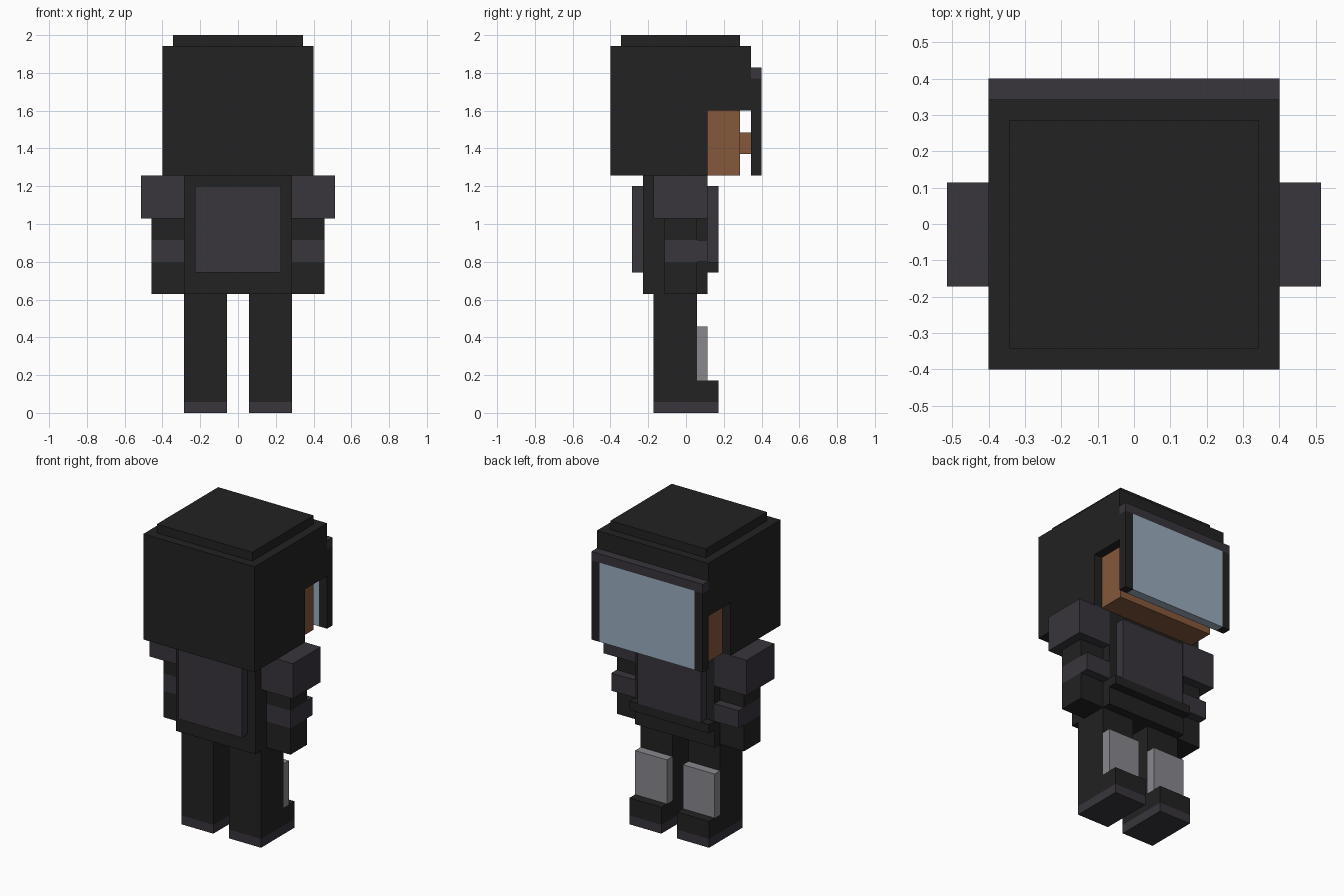
import bpy
import bmesh

cube = bpy.data.objects.get("Cube")
if cube:
    bpy.data.objects.remove(cube, do_unlink=True)

U = 2 / 35  # one block


def material(name, rgb):
    """Flat material from 8-bit display values, stored as linear."""
    lin = [((c / 255 + 0.055) / 1.055) ** 2.4 for c in rgb]
    mat = bpy.data.materials.new(name)
    mat.use_nodes = True
    mat.diffuse_color = (*lin, 1)
    bsdf = mat.node_tree.nodes["Principled BSDF"]
    bsdf.inputs["Base Color"].default_value = (*lin, 1)
    bsdf.inputs["Roughness"].default_value = 0.8
    return mat


BLACK = material("black_cloth", (34, 34, 34))
SLATE = material("slate_armour", (56, 53, 60))
SKIN = material("brown_skin", (133, 88, 60))
GREY = material("grey_pad", (137, 135, 141))
GLASS = material("pale_blue_glass", (155, 174, 191))


def prism(name, mat, x, profile):
    """Extrude a (y, z) outline between two x values, all in blocks."""
    bm = bmesh.new()
    face = bm.faces.new([bm.verts.new((x[0] * U, y * U, z * U)) for y, z in profile])
    ext = bmesh.ops.extrude_face_region(bm, geom=[face])
    moved = [v for v in ext["geom"] if isinstance(v, bmesh.types.BMVert)]
    bmesh.ops.translate(bm, verts=moved, vec=((x[1] - x[0]) * U, 0, 0))
    bmesh.ops.recalc_face_normals(bm, faces=bm.faces[:])
    mesh = bpy.data.meshes.new(name)
    bm.to_mesh(mesh)
    bm.free()
    mesh.materials.append(mat)
    obj = bpy.data.objects.new(name, mesh)
    bpy.context.scene.collection.objects.link(obj)
    return obj


def box(name, mat, x, y, z):
    return prism(name, mat, x, [(y[0], z[0]), (y[1], z[0]), (y[1], z[1]), (y[0], z[1])])


def pair(name, mat, x, y, z):
    """Box on the left (+x) and its mirror on the right."""
    box("left_" + name, mat, x, y, z)
    box("right_" + name, mat, (-x[1], -x[0]), y, z)


# Head: helmet shell with an open face, cap, face and nose
prism("helmet", BLACK, (-7, 7),
      [(-7, 22), (2, 22), (2, 28), (6, 28), (6, 34), (-7, 34)])
box("helmet_cap", BLACK, (-6, 6), (-6, 5), (34, 35))
box("face", SKIN, (-6, 6), (2, 5), (22, 28))
box("nose", SKIN, (-1, 1), (5, 6), (24, 26))

# Visor in front of the face
box("visor_top", SLATE, (-7, 7), (6, 7), (31, 32))
box("visor_glass", GLASS, (-6, 6), (6, 7), (22, 31))
pair("visor_bar", BLACK, (6, 7), (6, 7), (22, 31))

# Torso with armour plates and belt
box("torso", BLACK, (-5, 5), (-4, 2), (11, 22))
box("back_plate", SLATE, (-4, 4), (-5, -4), (13, 21))
box("chest_plate", SLATE, (-4, 4), (2, 3), (14, 21))
box("belt", BLACK, (-5, 5), (2, 3), (13, 14))

# Arms
pair("shoulder_pad", SLATE, (5, 9), (-3, 2), (18, 22))
pair("upper_arm", BLACK, (5, 8), (-2, 1), (16, 18))
pair("elbow_pad", SLATE, (5, 8), (-2, 2), (14, 16))
pair("forearm", BLACK, (5, 8), (-2, 1), (11, 14))

# Legs
pair("leg", BLACK, (1, 5), (-3, 1), (3, 11))
pair("knee_pad", GREY, (1, 5), (1, 2), (3, 8))
pair("boot", BLACK, (1, 5), (-3, 3), (1, 3))
pair("sole", SLATE, (1, 5), (-3, 3), (0, 1))
